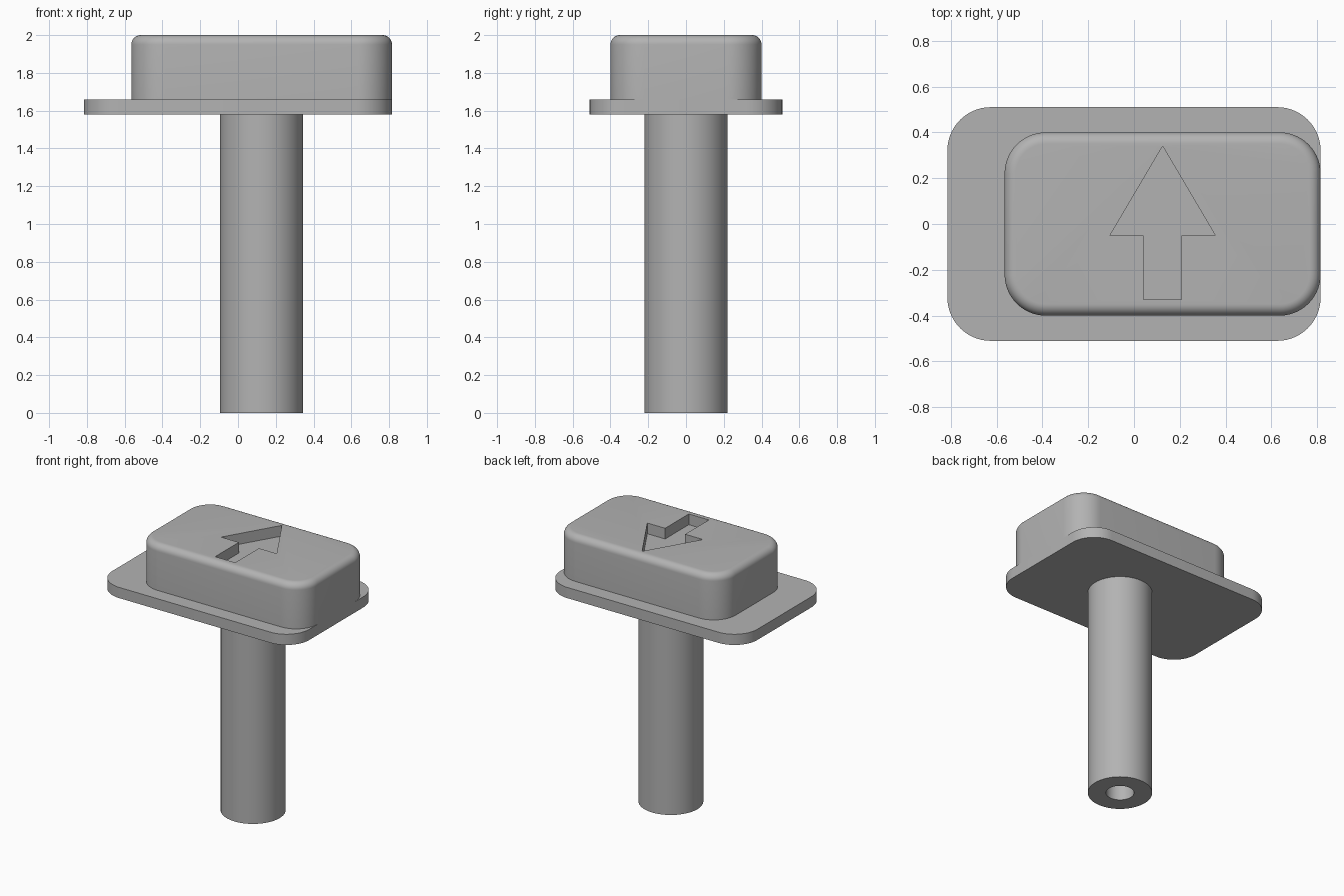
import bpy, bmesh, math

if "Cube" in bpy.data.objects:
    bpy.data.objects.remove(bpy.data.objects["Cube"], do_unlink=True)

GREY = (0.45, 0.45, 0.45, 1)
grey = bpy.data.materials.new("plain grey")
grey.use_nodes = True
grey.diffuse_color = GREY
grey.node_tree.nodes["Principled BSDF"].inputs["Base Color"].default_value = GREY


def rounded_rect(cx, hx, hy, r, steps=14):
    """Outline of a rectangle with round corners, counter-clockwise."""
    pts = []
    for q, (sx, sy) in enumerate([(1, 1), (-1, 1), (-1, -1), (1, -1)]):
        for i in range(steps + 1):
            a = (q + i / steps) * math.pi / 2
            pts.append((cx + sx * (hx - r) + r * math.cos(a),
                        sy * (hy - r) + r * math.sin(a)))
    return pts


def circle(cx, r, n=64):
    return [(cx + r * math.cos(i * math.tau / n), r * math.sin(i * math.tau / n))
            for i in range(n)]


def loft(name, layers, closed_ring=False):
    """Join (outline, z) layers with side faces; cap the ends or close into a tube."""
    bm = bmesh.new()
    rings = [[bm.verts.new((x, y, z)) for x, y in outline] for outline, z in layers]
    pairs = list(zip(rings, rings[1:]))
    if closed_ring:
        pairs.append((rings[-1], rings[0]))
    else:
        bm.faces.new(rings[0][::-1])
        bm.faces.new(rings[-1])
    n = len(rings[0])
    for low, high in pairs:
        for i in range(n):
            j = (i + 1) % n
            bm.faces.new((low[i], low[j], high[j], high[i]))
    bmesh.ops.recalc_face_normals(bm, faces=bm.faces)
    mesh = bpy.data.meshes.new(name)
    bm.to_mesh(mesh)
    bm.free()
    mesh.materials.append(grey)
    obj = bpy.data.objects.new(name, mesh)
    bpy.context.collection.objects.link(obj)
    return obj


def activate(obj):
    bpy.ops.object.select_all(action="DESELECT")
    obj.select_set(True)
    bpy.context.view_layer.objects.active = obj


MID = 0.125                    # centre of the cap and stem along x
PLATE_LOW, PLATE_TOP, TOP = 1.58, 1.66, 2.0

# Hollow stem
outer, bore = circle(MID, 0.22), circle(MID, 0.096)
stem = loft("stem", [(outer, 0), (outer, PLATE_LOW), (bore, PLATE_LOW), (bore, 0)], True)

# Flange plate
flange = rounded_rect(0, 0.815, 0.51, 0.19)
plate = loft("flange_plate", [(flange, PLATE_LOW), (flange, PLATE_TOP)])

# Cap with a rounded top rim
FILLET = 0.05
layers = [(rounded_rect(MID, 0.69, 0.4, 0.18), PLATE_TOP)]
for i in range(9):
    a = i / 8 * math.pi / 2
    d = FILLET * (1 - math.cos(a))
    layers.append((rounded_rect(MID, 0.69 - d, 0.4 - d, 0.18 - d),
                   TOP - FILLET + FILLET * math.sin(a)))
cap = loft("cap", layers)

# Arrow-shaped recess in the cap's top
half_arrow = [(0.083, -0.33), (0.083, -0.05), (0.23, -0.05)]
arrow = ([(MID + x, y) for x, y in half_arrow] + [(MID, 0.34)]
         + [(MID - x, y) for x, y in reversed(half_arrow)])
cutter = loft("arrow_cutter", [(arrow, TOP - 0.08), (arrow, TOP + 0.1)])
cut = cap.modifiers.new("arrow recess", "BOOLEAN")
cut.operation, cut.solver, cut.object = "DIFFERENCE", "EXACT", cutter
activate(cap)
bpy.ops.object.modifier_apply(modifier=cut.name)
bpy.data.objects.remove(cutter, do_unlink=True)

for part in (stem, plate, cap):
    activate(part)
    bpy.ops.object.shade_smooth_by_angle(angle=math.radians(30))
